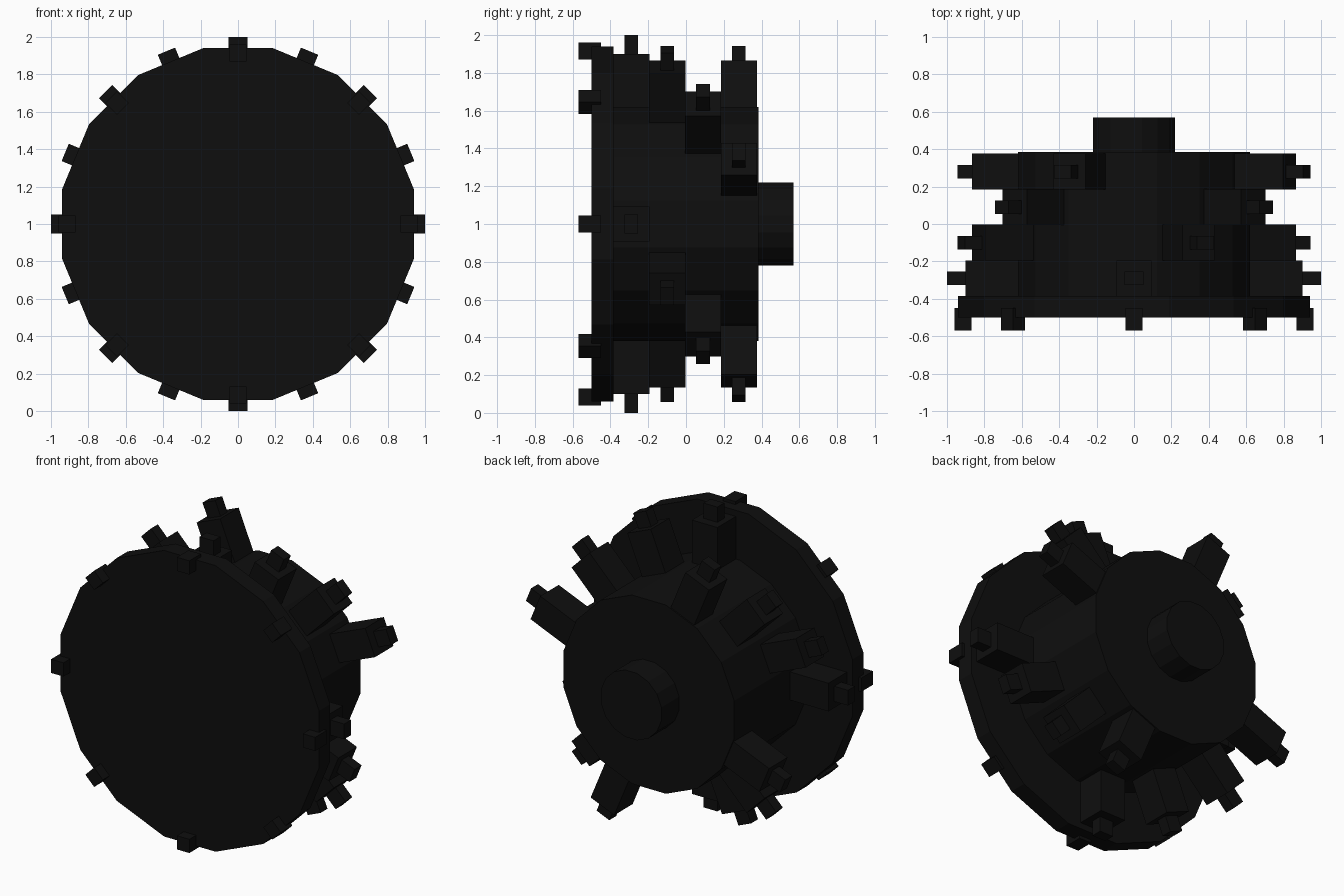
import bpy, bmesh
from math import radians, cos, pi
from mathutils import Matrix, Vector

cube = bpy.data.objects.get("Cube")
if cube:
    bpy.data.objects.remove(cube, do_unlink=True)

SIDES = 16
CENTRE = Vector((0, 0, 1))

black = bpy.data.materials.new("matte_black")
black.use_nodes = True
colour = (0.0045, 0.0045, 0.0045, 1)
black.diffuse_color = colour
black.node_tree.nodes["Principled BSDF"].inputs["Base Color"].default_value = colour


def finish(name, bm):
    mesh = bpy.data.meshes.new(name)
    bm.to_mesh(mesh)
    bm.free()
    mesh.materials.append(black)
    obj = bpy.data.objects.new(name, mesh)
    obj.location = CENTRE
    bpy.context.collection.objects.link(obj)


def drum(name, apothem, y0, y1):
    """Prism along y with a flat side on top."""
    bm = bmesh.new()
    r = apothem / cos(pi / SIDES)
    turn = (Matrix.Translation((0, (y0 + y1) / 2, 0))
            @ Matrix.Rotation(pi / 2, 4, 'X') @ Matrix.Rotation(pi / SIDES, 4, 'Z'))
    bmesh.ops.create_cone(bm, cap_ends=True, segments=SIDES, radius1=r, radius2=r,
                          depth=y1 - y0, matrix=turn)
    finish(name, bm)


def radial_box(name, angle, r0, r1, y0, y1, width):
    """Box reaching outward from the axle at an angle."""
    bm = bmesh.new()
    place = (Matrix.Rotation(-radians(angle), 4, 'Y')
             @ Matrix.Translation(((r0 + r1) / 2, (y0 + y1) / 2, 0))
             @ Matrix.Diagonal((r1 - r0, y1 - y0, width, 1)))
    bmesh.ops.create_cube(bm, size=1, matrix=place)
    finish(name, bm)


# Main body: front disc, core and rear hub
drum("front_disc", 0.94, -0.5, -0.385)
drum("core", 0.62, -0.45, 0.385)
drum("rear_hub", 0.22, 0.35, 0.57)

# Teeth on the face of the disc
for i in range(8):
    radial_box(f"face_tooth_{i}", i * 45, 0.87, 0.96, -0.57, -0.45, 0.09)

# Four rings of arms, each turned a step further to form a spiral
STEP = 0.192
for ring in range(4):
    y = -0.29 + ring * STEP * 0.99
    for k in range(4):
        angle = k * 90 - ring * 22.5
        radial_box(f"arm_{ring}_{k}", angle, 0.5, 0.9, y - STEP / 2, y + STEP / 2, 0.185)
        radial_box(f"arm_tooth_{ring}_{k}", angle, 0.85, 1.0, y - 0.036, y + 0.036, 0.1)
